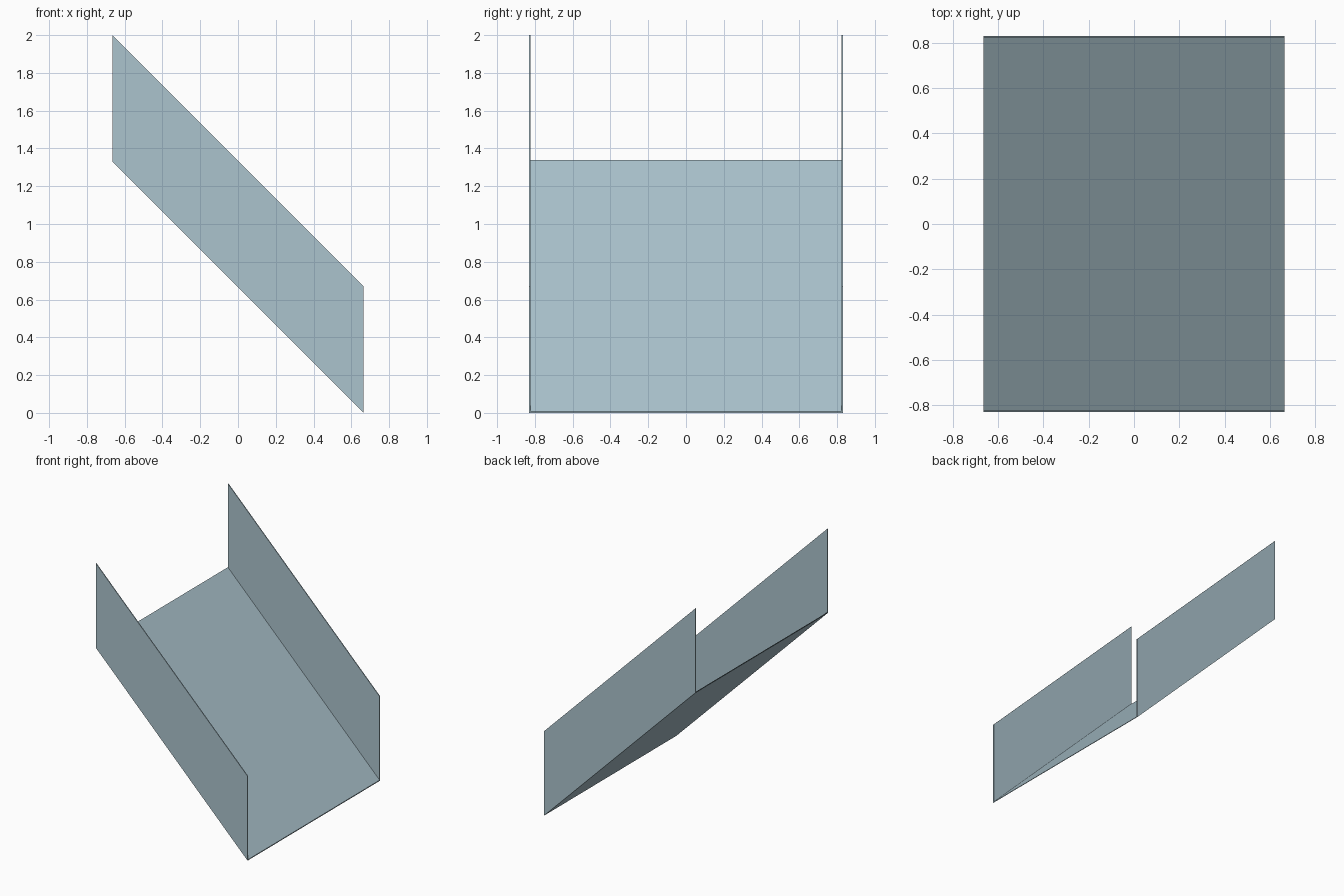
import bpy
import bmesh
from mathutils import Vector

cube = bpy.data.objects.get("Cube")
if cube:
    bpy.data.objects.remove(cube, do_unlink=True)

HALF_LENGTH = 0.665   # along x
HALF_WIDTH = 0.83     # along y
RISE = 1.331          # climb from the low end to the high end
WALL_HEIGHT = 0.669
SHEET = 0.007         # sheet thickness

# Pale blue-grey sheet
sheet = bpy.data.materials.new("pale_blue_grey")
sheet.use_nodes = True
colour = (0.41, 0.55, 0.615, 1)
sheet.diffuse_color = colour
sheet.node_tree.nodes["Principled BSDF"].inputs["Base Color"].default_value = colour

# U-shaped cross-section in (y, z): one half, then its mirror
half = [(HALF_WIDTH, 0), (HALF_WIDTH, WALL_HEIGHT),
        (HALF_WIDTH - SHEET, WALL_HEIGHT), (HALF_WIDTH - SHEET, SHEET)]
profile = half + [(-y, z) for y, z in reversed(half)]

# Sloping channel: sweep the section down the slope, with upright ends
bm = bmesh.new()
ring = [bm.verts.new((HALF_LENGTH, y, z)) for y, z in profile]
low_end = bm.faces.new(ring)
swept = bmesh.ops.extrude_face_region(bm, geom=[low_end], use_keep_orig=True)
high_verts = [g for g in swept["geom"] if isinstance(g, bmesh.types.BMVert)]
bmesh.ops.translate(bm, verts=high_verts, vec=Vector((-2 * HALF_LENGTH, 0, RISE)))
bmesh.ops.recalc_face_normals(bm, faces=bm.faces[:])

mesh = bpy.data.meshes.new("sloping_channel")
bm.to_mesh(mesh)
bm.free()
mesh.materials.append(sheet)
channel = bpy.data.objects.new("sloping_channel", mesh)
bpy.context.collection.objects.link(channel)
